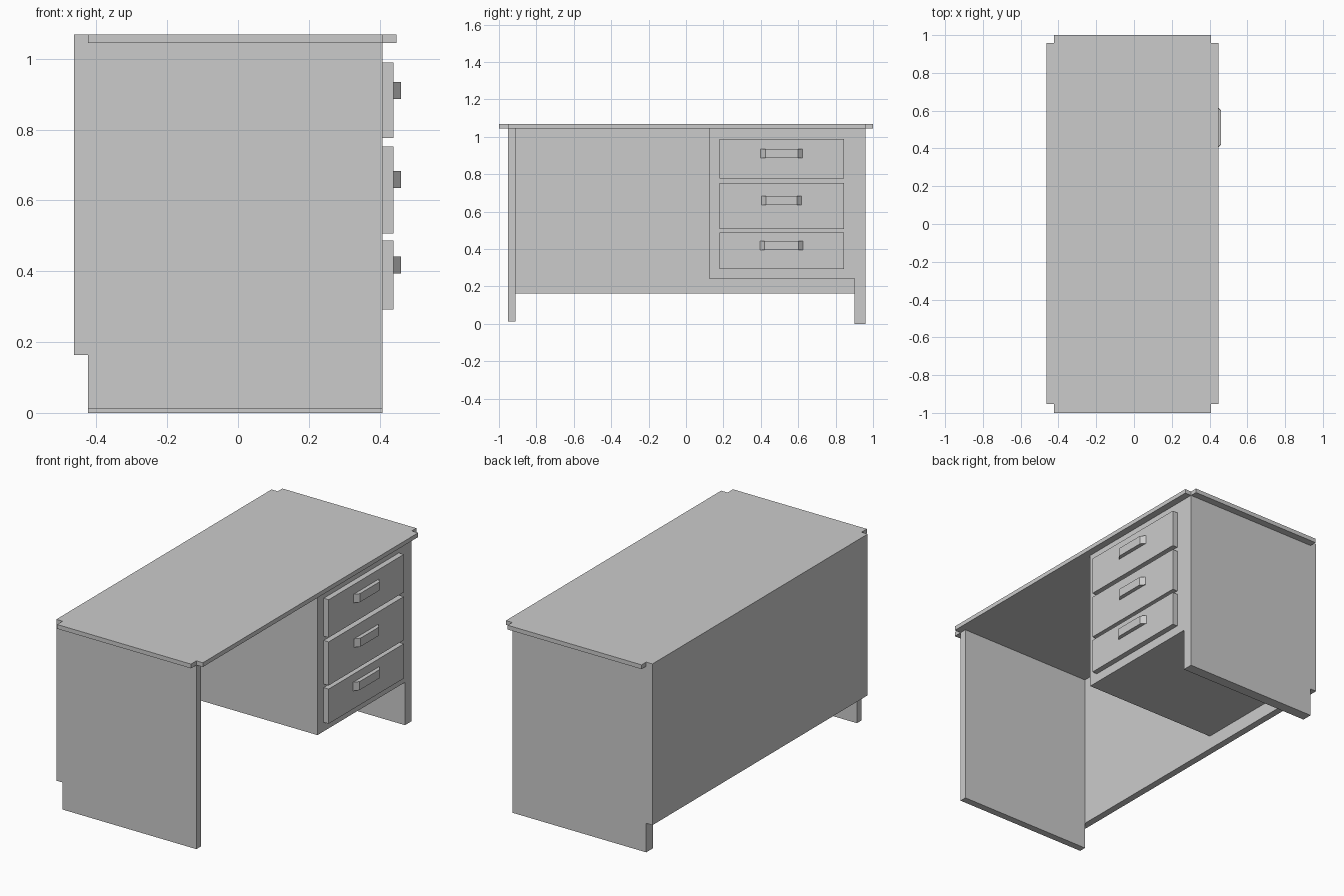
import bpy, bmesh
from mathutils import Vector

if "Cube" in bpy.data.objects:
    bpy.data.objects.remove(bpy.data.objects["Cube"])


def prism(name, profile, offset):
    """Extrude a closed planar 3D outline by an offset vector."""
    bm = bmesh.new()
    face = bm.faces.new([bm.verts.new(p) for p in profile])
    res = bmesh.ops.extrude_face_region(bm, geom=[face])
    moved = [v for v in res["geom"] if isinstance(v, bmesh.types.BMVert)]
    bmesh.ops.translate(bm, verts=moved, vec=Vector(offset))
    bmesh.ops.recalc_face_normals(bm, faces=bm.faces)
    mesh = bpy.data.meshes.new(name)
    bm.to_mesh(mesh)
    bm.free()
    obj = bpy.data.objects.new(name, mesh)
    bpy.context.collection.objects.link(obj)
    return obj


def box(name, x, y, z):
    base = [(x[0], y[0], z[0]), (x[1], y[0], z[0]),
            (x[1], y[1], z[0]), (x[0], y[1], z[0])]
    return prism(name, base, (0, 0, z[1] - z[0]))


BACK, INNER, FRONT, LIP = -0.463, -0.424, 0.408, 0.448
LEFT, RIGHT = -0.952, 0.959
UNDER, TOP = 1.045, 1.069

# Desktop with a front lip set in from both ends
desk = [(INNER, -1), (FRONT, -1), (FRONT, LEFT), (LIP, LEFT),
        (LIP, RIGHT), (FRONT, RIGHT), (FRONT, 1), (INNER, 1)]
prism("desktop", [(x, y, UNDER) for x, y in desk], (0, 0, TOP - UNDER))

# Back panel and the two side panels
box("back_panel", (BACK, INNER), (LEFT, RIGHT), (0.163, TOP))
box("left_side_panel", (INNER, FRONT), (LEFT, -0.912), (0.011, UNDER))
box("right_side_panel", (INNER, FRONT), (0.90, RIGHT), (0, UNDER))

# Drawer cabinet
box("drawer_cabinet", (INNER, FRONT), (0.123, 0.90), (0.241, UNDER))

# Drawer fronts with handles: front z range, handle z range, handle half width
DRAWER_X, HANDLE_X, HANDLE_Y = 0.439, 0.461, 0.511
drawers = [((0.776, 0.989), (0.887, 0.935), 0.112),
           ((0.507, 0.752), (0.635, 0.683), 0.107),
           ((0.292, 0.487), (0.394, 0.442), 0.115)]
for i, (dz, hz, w) in enumerate(drawers, 1):
    box(f"drawer_front_{i}", (FRONT, DRAWER_X), (0.178, 0.845), dz)
    outline = [(DRAWER_X, -w), (HANDLE_X, -w + 0.025),
               (HANDLE_X, w - 0.025), (DRAWER_X, w)]
    prism(f"drawer_handle_{i}", [(x, HANDLE_Y + y, hz[0]) for x, y in outline],
          (0, 0, hz[1] - hz[0]))
